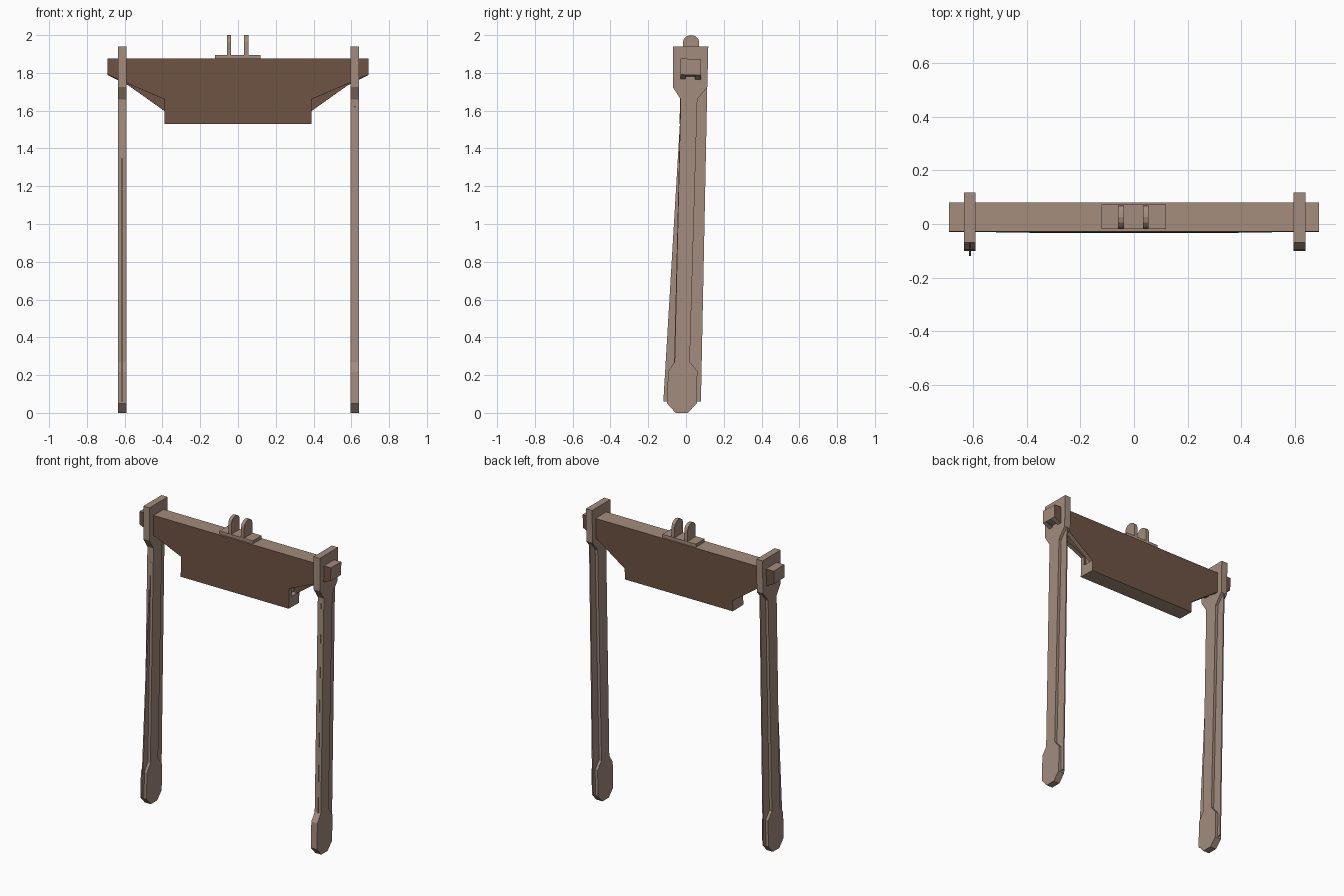
import bpy, bmesh, math
from mathutils import Matrix, Vector

if "Cube" in bpy.data.objects:
    bpy.data.objects.remove(bpy.data.objects["Cube"])


def material(name, rgb):
    m = bpy.data.materials.new(name)
    m.diffuse_color = (*rgb, 1)
    m.use_nodes = True
    m.node_tree.nodes["Principled BSDF"].inputs["Base Color"].default_value = m.diffuse_color
    return m


LIGHT = material("pale_wood", (0.37, 0.265, 0.205))
BROWN = material("dark_brown", (0.155, 0.085, 0.057))


def prism(name, outline, lo, hi, axis):
    """Extrude a 2D outline: (y, z) along x, or (x, z) along y."""
    place = (lambda p, d: (d, p[0], p[1])) if axis == "x" else (lambda p, d: (p[0], d, p[1]))
    bm = bmesh.new()
    face = bm.faces.new([bm.verts.new(place(p, lo)) for p in outline])
    new = bmesh.ops.extrude_face_region(bm, geom=[face])["geom"]
    shift = Vector((hi - lo, 0, 0) if axis == "x" else (0, hi - lo, 0))
    bmesh.ops.translate(bm, vec=shift, verts=[v for v in new if isinstance(v, bmesh.types.BMVert)])
    bmesh.ops.recalc_face_normals(bm, faces=bm.faces)
    mesh = bpy.data.meshes.new(name)
    bm.to_mesh(mesh)
    bm.free()
    ob = bpy.data.objects.new(name, mesh)
    bpy.context.collection.objects.link(ob)
    mesh.materials.append(LIGHT)
    return ob


# Side arms: broad head, narrow leaning neck, paddle foot
arm = [(-0.07, 1.94), (0.118, 1.94), (0.113, 1.725), (0.06, 1.66), (0.02, 0.27),
       (0.06, 0.22), (0.057, 0.05), (0.01, 0), (-0.055, 0), (-0.10, 0.05),
       (-0.095, 0.22), (-0.06, 0.27), (-0.028, 1.66), (-0.07, 1.725)]
# Thin stiffening webs running down the middle of each arm
web_front = {"left": [(-0.12, 0.06), (-0.027, 1.62)], "right": [(-0.09, 0.06), (-0.063, 0.27), (-0.03, 1.62)]}
for side, x in (("left", -0.613), ("right", 0.618)):
    prism(side + "_arm", arm, x - 0.022, x + 0.022, "x")
    prism(side + "_arm_web", web_front[side] + [(0.113, 1.75), (0.079, 0.06)],
          x - 0.004, x + 0.004, "x")


# Crossbeam: front, core and rear layers with different wing undersides
def mirrored(half):
    return half + [(-x, z) for x, z in reversed(half)]


layers = {
    "beam_front": ([(0.69, 1.875), (0.69, 1.79), (0.58, 1.742), (0.39, 1.66), (0.39, 1.53)], -0.028, 0.0),
    "beam_core": ([(0.69, 1.875), (0.69, 1.79), (0.58, 1.77), (0.39, 1.72), (0.37, 1.61),
                   (0.39, 1.60), (0.39, 1.53)], 0.0, 0.05),
    "beam_rear": ([(0.69, 1.875), (0.69, 1.79), (0.58, 1.735), (0.39, 1.60), (0.39, 1.53)], 0.05, 0.08),
}
pivot = Vector((0, 0, 1.875))
tilt = Matrix.Translation(pivot) @ Matrix.Rotation(math.radians(-1.0), 4, "X") @ Matrix.Translation(-pivot)
for name, (half, y0, y1) in layers.items():
    beam = prism(name, mirrored(half), y0, y1, "y")
    beam.data.materials.append(BROWN)
    for p in beam.data.polygons:  # broad front and rear faces are dark
        p.material_index = int(abs(p.normal.y) > 0.9)
    beam.data.transform(tilt)

# Mounting plate on top of the beam
prism("mount_plate", [(-0.018, 1.865), (0.073, 1.865), (0.073, 1.895), (-0.018, 1.895)], -0.122, 0.12, "x")

# Two rounded lugs
lug = [(-0.016, 1.89), (0.07, 1.89)]
for i in range(7):
    a = math.pi * i / 6
    lug.append((0.027 + 0.043 * math.cos(a), 1.963 + 0.037 * math.sin(a)))
for side, x in (("left", -0.048), ("right", 0.044)):
    prism(side + "_lug", lug, x - 0.011, x + 0.011, "x")
